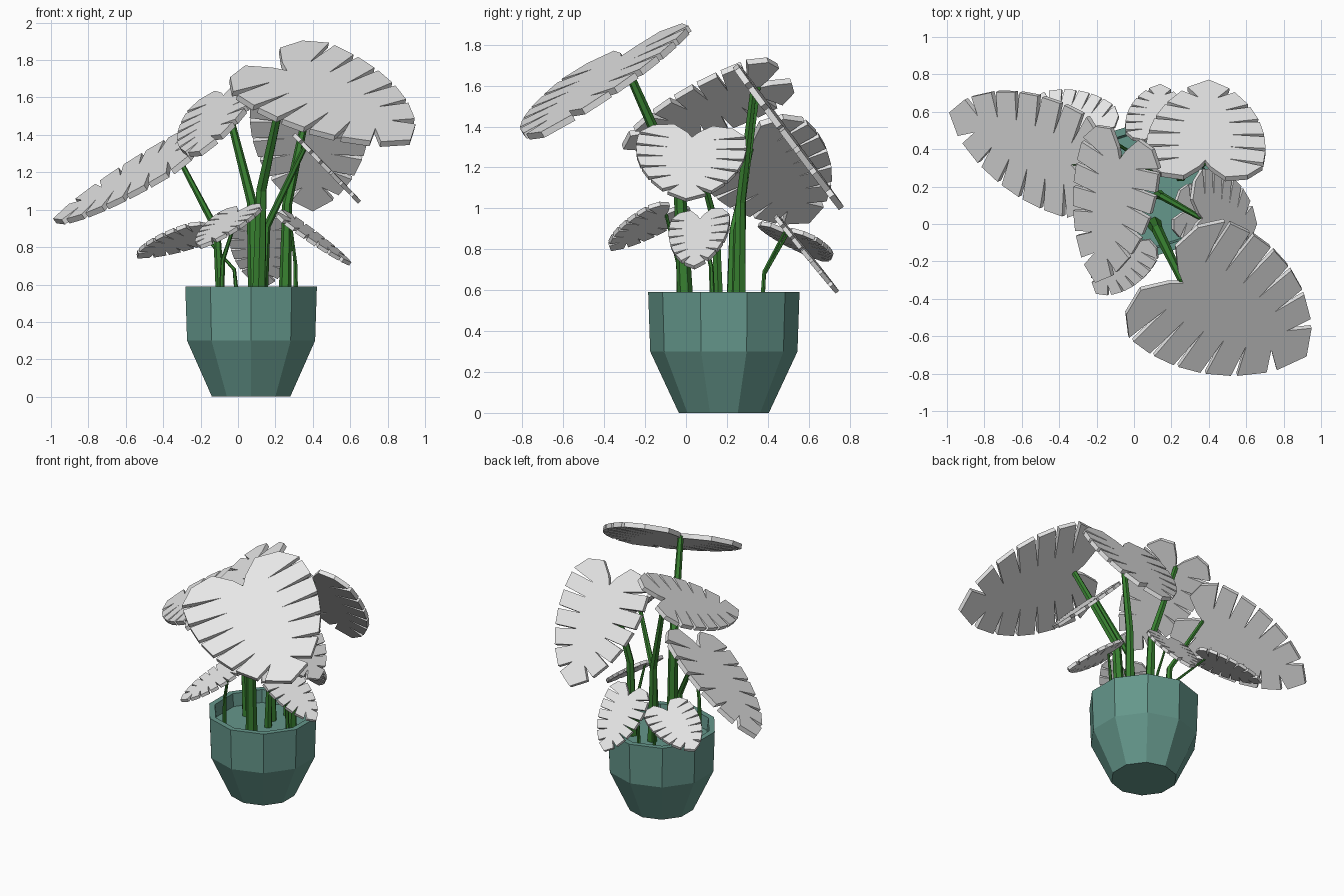
import bpy, bmesh, math
from mathutils import Vector, Matrix

if "Cube" in bpy.data.objects:
    bpy.data.objects.remove(bpy.data.objects["Cube"])


def material(name, rgb):
    m = bpy.data.materials.new(name)
    m.use_nodes = True
    m.diffuse_color = (*rgb, 1)
    m.node_tree.nodes["Principled BSDF"].inputs["Base Color"].default_value = (*rgb, 1)
    return m


TEAL = material("teal glaze", (0.13, 0.31, 0.26))
GREEN = material("stem green", (0.04, 0.22, 0.03))
PALE = material("pale leaf", (0.8, 0.8, 0.8))
SOIL_HEIGHT = 0.5


def add_object(name, bm, mat):
    bmesh.ops.recalc_face_normals(bm, faces=bm.faces)
    mesh = bpy.data.meshes.new(name)
    bm.to_mesh(mesh)
    bm.free()
    mesh.materials.append(mat)
    ob = bpy.data.objects.new(name, mesh)
    bpy.context.collection.objects.link(ob)
    return ob


# Pot: ten-sided rings from the base up over the rim and down to the soil
def make_pot():
    bm = bmesh.new()
    sides = 10
    rings = []
    for radius, z in [(0.22, 0), (0.36, 0.3), (0.37, 0.59), (0.33, 0.59), (0.32, SOIL_HEIGHT)]:
        ring = []
        for k in range(sides):
            a = math.tau * k / sides
            ring.append(bm.verts.new((radius * math.sin(a), radius * math.cos(a), z)))
        rings.append(ring)
    for low, high in zip(rings, rings[1:]):
        for k in range(sides):
            j = (k + 1) % sides
            bm.faces.new((low[k], low[j], high[j], high[k]))
    bm.faces.new(rings[0])
    bm.faces.new(rings[-1])
    add_object("pot", bm, TEAL).location = (0.07, 0.185, 0)


# Rounded leaf outline: share of the half width at a place along the midrib
def edge(x):
    return (x, (1 - ((x - 0.15) / 0.85) ** 2) ** 0.7)


# Outer edges of the lobes on half a leaf: heart lobe, side lobes, tip
def half_leaf_lobes():
    heart = [(-0.08, 0.1), (-0.2, 0.35), (-0.17, 0.72), edge(-0.05)]
    starts = [0.18 * i - 0.01 for i in range(5)]
    return [heart] + [[edge(x), edge(x + 0.145)] for x in starts] + [[edge(0.9), (1, 0)]]


LOBES = half_leaf_lobes()


# Inner end of the slit between two neighbouring lobes
def slit_end(lobe, following):
    x, s = (Vector(lobe[-1]) + Vector(following[0])) / 2
    return (0.05 + x * 0.83, s * 0.4)


SLITS = [slit_end(a, b) for a, b in zip(LOBES, LOBES[1:])]


def make_leaf(name, base, tip, half_width, bank):
    along = tip - base
    length = along.length
    along.normalize()
    level = Vector((0, 0, 1)).cross(along).normalized()
    across = level * math.cos(bank) + along.cross(level) * math.sin(bank)
    normal = along.cross(across)

    bm = bmesh.new()
    for side in (1, -1):
        for i, lobe in enumerate(LOBES):
            start = [(SLITS[i - 1][0], 0), SLITS[i - 1]] if i else [(0, 0)]
            end = [SLITS[i], (SLITS[i][0], 0)] if i < len(SLITS) else []
            outline = (start + lobe + end)[::side]
            bm.faces.new([bm.verts.new((x * length, side * s * half_width, 0))
                          for x, s in outline])
    bmesh.ops.remove_doubles(bm, verts=bm.verts, dist=0.0005)
    ob = add_object(name, bm, PALE)
    frame = Matrix((along, across, normal)).transposed().to_4x4()
    frame.translation = base
    ob.matrix_world = frame
    mod = ob.modifiers.new("thickness", "SOLIDIFY")
    mod.thickness = 0.012 + 0.025 * length
    mod.offset = 0


# Stem: a tapering tube, nearly upright to an elbow, then leaning to the leaf
def make_stem(name, foot, top):
    rise = top.z - foot.z
    elbow = foot.lerp(top, 0.1)
    elbow.z = foot.z + rise / 2
    curve = bpy.data.curves.new(name, "CURVE")
    curve.dimensions = "3D"
    curve.bevel_depth = 0.032 * rise
    curve.bevel_resolution = 1
    curve.use_fill_caps = True
    spline = curve.splines.new("POLY")
    spline.points.add(2)
    for point, place, taper in zip(spline.points, (foot, elbow, top), (1, 0.75, 0.5)):
        point.co = (*place, 1)
        point.radius = taper
    spline.use_smooth = False
    curve.materials.append(GREEN)
    ob = bpy.data.objects.new(name, curve)
    bpy.context.collection.objects.link(ob)


def make_plant(name, base, tip, half_width, bank, foot):
    base = Vector(base)
    make_leaf(name + "_leaf", base, Vector(tip), half_width, math.radians(bank))
    make_stem(name + "_stem", Vector((*foot, SOIL_HEIGHT - 0.02)), base)


make_pot()

# Tall leaves: notch, tip, half width, bank in degrees, foot of the stem
make_plant("front_large", (0.26, -0.31, 1.73), (0.92, -0.7, 1.36), 0.44, 20, (0.11, 0))
make_plant("left_large", (-0.33, 0.32, 1.3), (-0.98, 0.6, 0.94), 0.31, -26, (-0.09, 0.22))
make_plant("left_upper", (-0.07, 0.35, 1.6), (-0.2, -0.31, 1.3), 0.25, 27, (0.09, 0.26))
make_plant("back_upper", (0.38, 0.33, 1.58), (0.4, 0.76, 1), 0.32, -1, (0.25, 0.26))
make_plant("right_middle", (0.36, 0.03, 1.34), (0.65, 0, 1.04), 0.27, -4, (0.13, 0.16))

# Small low leaves
make_plant("back_left_small", (-0.2, 0.5, 0.88), (-0.54, 0.67, 0.75), 0.17, 12, (0, 0.37))
make_plant("back_small", (0.12, 0.49, 0.9), (0.14, 0.74, 0.59), 0.17, -2, (0.12, 0.37))
make_plant("front_left_small", (0, -0.1, 0.98), (-0.2, -0.37, 0.8), 0.16, 7, (-0.09, -0.03))
make_plant("right_small", (0.28, 0.07, 0.94), (0.6, 0.04, 0.71), 0.15, 7, (0.31, 0.13))
